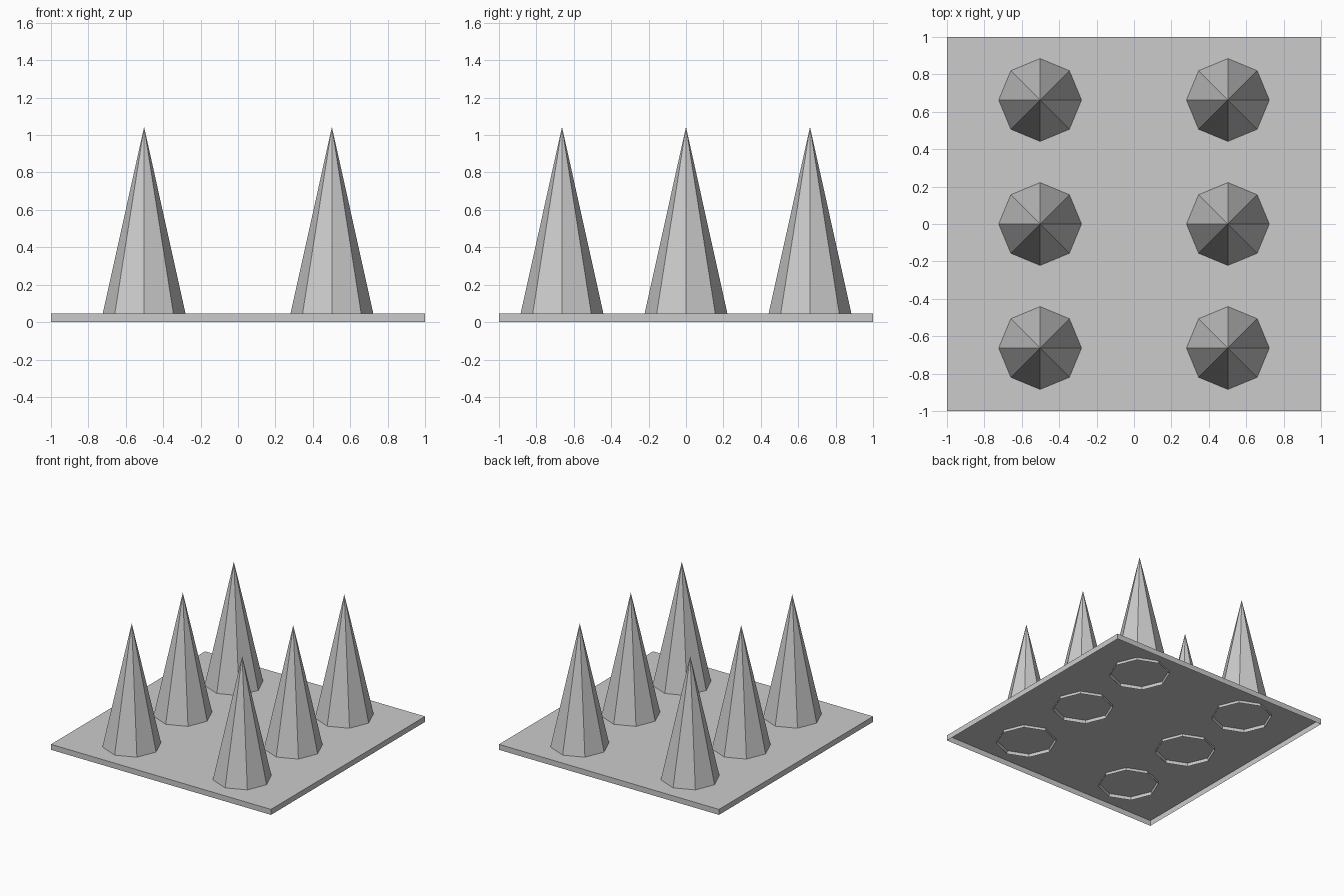
import bpy
import bmesh
from mathutils import Matrix, Vector

PLATE_TOP = 0.045
SPIKE_BOTTOM = 0.02
SPIKE_TIP = 1.043
SPIKE_RADIUS = 0.227

cube = bpy.data.objects.get("Cube")
if cube:
    bpy.data.objects.remove(cube, do_unlink=True)

# One plain grey for everything
grey = bpy.data.materials.new("plain_grey")
grey.use_nodes = True
colour = (0.6, 0.6, 0.6, 1)
grey.diffuse_color = colour
grey.node_tree.nodes["Principled BSDF"].inputs["Base Color"].default_value = colour


def add_object(name, bm):
    mesh = bpy.data.meshes.new(name)
    bm.to_mesh(mesh)
    bm.free()
    mesh.materials.append(grey)
    obj = bpy.data.objects.new(name, mesh)
    bpy.context.collection.objects.link(obj)
    return obj


# Base plate: shallow tray, open underneath
bm = bmesh.new()
bmesh.ops.create_cube(bm, size=1)
bmesh.ops.scale(bm, vec=(2, 2, PLATE_TOP), verts=bm.verts)
bmesh.ops.translate(bm, vec=(0, 0, PLATE_TOP / 2), verts=bm.verts)
bm.normal_update()
bottom = [f for f in bm.faces if f.normal.z < -0.5]
bmesh.ops.delete(bm, geom=bottom, context="FACES_ONLY")
add_object("base_plate", bm)


# Spikes: open eight-sided cones whose rims poke through the plate
def add_spike(name, x, y):
    bm = bmesh.new()
    height = SPIKE_TIP - SPIKE_BOTTOM
    centre = Vector((0, 0, SPIKE_BOTTOM + height / 2))
    bmesh.ops.create_cone(bm, cap_ends=False, segments=8, radius1=SPIKE_RADIUS,
                          radius2=0, depth=height, matrix=Matrix.Translation(centre))
    bmesh.ops.remove_doubles(bm, verts=bm.verts, dist=0.0001)
    bmesh.ops.recalc_face_normals(bm, faces=bm.faces)
    add_object(name, bm).location = (x, y, 0)


for row, y in (("front", -0.663), ("middle", 0), ("back", 0.663)):
    for side, x in (("right", -0.502), ("left", 0.502)):
        add_spike(f"{row}_{side}_spike", x, y)
